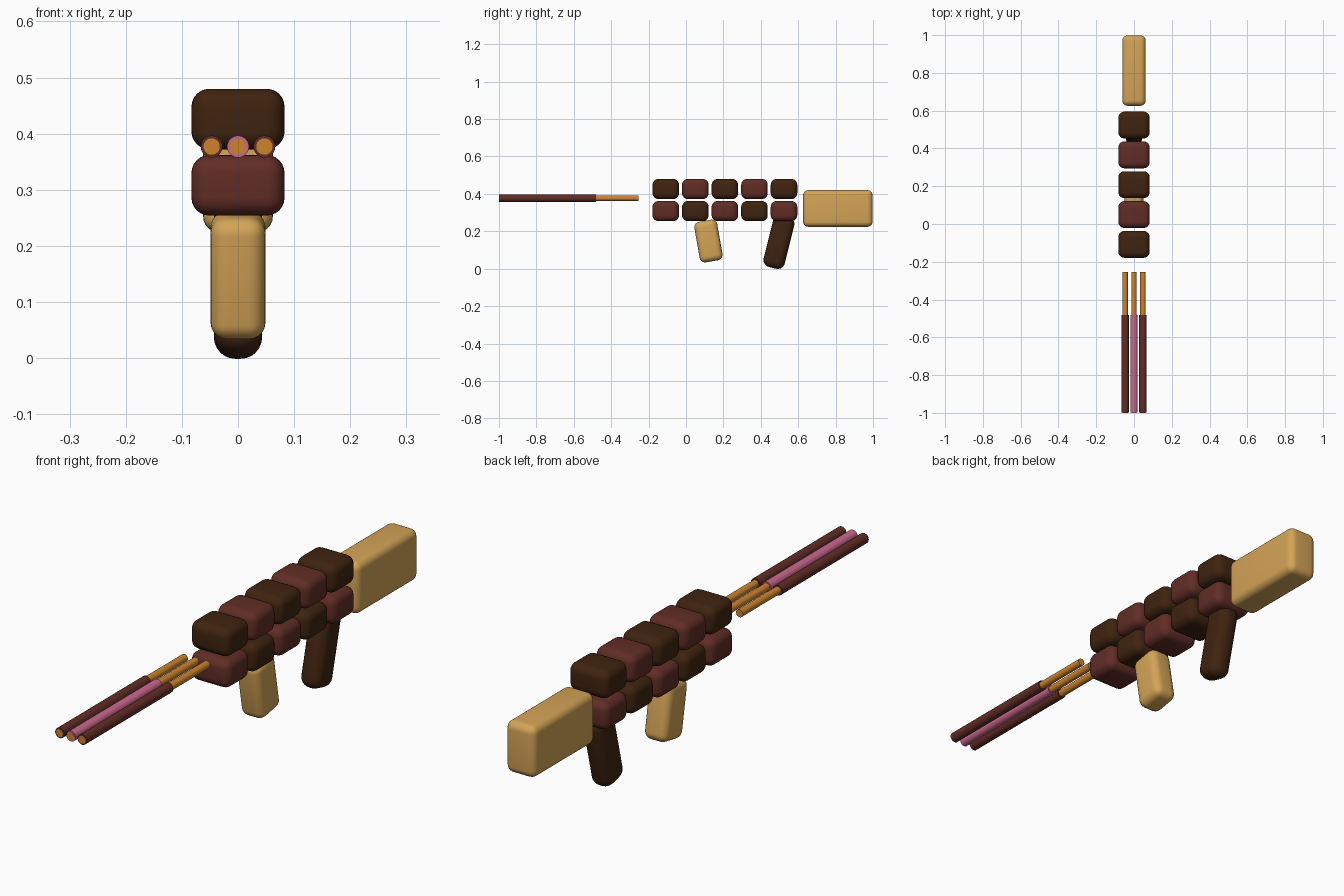
import bpy
import math

if "Cube" in bpy.data.objects:
    bpy.data.objects.remove(bpy.data.objects["Cube"], do_unlink=True)


def material(name, r, g, b):
    m = bpy.data.materials.new(name)
    m.use_nodes = True
    m.diffuse_color = (r, g, b, 1)
    m.node_tree.nodes["Principled BSDF"].inputs["Base Color"].default_value = (r, g, b, 1)
    return m


TAN = material("tan", 0.66, 0.37, 0.095)
DARK = material("dark_chocolate", 0.050, 0.017, 0.005)
BROWN = material("red_brown", 0.120, 0.026, 0.019)
PINK = material("pink", 0.60, 0.14, 0.27)
ORANGE = material("golden_orange", 0.62, 0.23, 0.028)


def finish(ob, name, mat):
    ob.name = name
    ob.data.materials.append(mat)
    bpy.ops.object.shade_smooth_by_angle(angle=math.radians(35))
    return ob


def soft_box(name, mat, centre, size, radius, tilt=0):
    """Rounded box, optionally leaning in the side plane."""
    bpy.ops.mesh.primitive_cube_add(size=1, location=centre)
    ob = bpy.context.object
    ob.scale = size
    bpy.ops.object.transform_apply(location=False, rotation=False, scale=True)
    bevel = ob.modifiers.new("rounding", "BEVEL")
    bevel.width = radius
    bevel.segments = 6
    bpy.ops.object.modifier_apply(modifier=bevel.name)
    ob.rotation_euler.x = math.radians(tilt)
    return finish(ob, name, mat)


def rod(name, mat, x, start, end, radius):
    """Cylinder lying along the length of the model."""
    bpy.ops.mesh.primitive_cylinder_add(
        vertices=32, radius=radius, depth=end - start,
        location=(x, (start + end) / 2, 0.377), rotation=(math.pi / 2, 0, 0))
    return finish(bpy.context.object, name, mat)


# Body: two rows of soft blocks in a checker order
for row, z in enumerate((0.308, 0.426)):
    for i in range(5):
        mat = DARK if (row + i) % 2 else BROWN
        soft_box(f"body_block_{row + 1}_{i + 1}", mat,
                 (0, -0.108 + i * 0.158, z), (0.166, 0.142, 0.108), 0.032)

# Stock and grips
soft_box("stock", TAN, (0, 0.812, 0.322), (0.124, 0.372, 0.196), 0.028)
soft_box("front_grip", TAN, (0, 0.12, 0.148), (0.098, 0.124, 0.22), 0.03, 10)
soft_box("rear_grip", DARK, (0, 0.497, 0.143), (0.086, 0.116, 0.285), 0.038, -14)

# Barrels: thin cores, each with a coating over the front part
for side, x, coat in (("right", -0.047, BROWN), ("middle", 0, PINK), ("left", 0.047, BROWN)):
    rod(f"{side}_barrel_core", ORANGE, x, -1.0, -0.253, 0.0145)
    rod(f"{side}_barrel_coating", coat, x, -0.999, -0.482, 0.0195)
